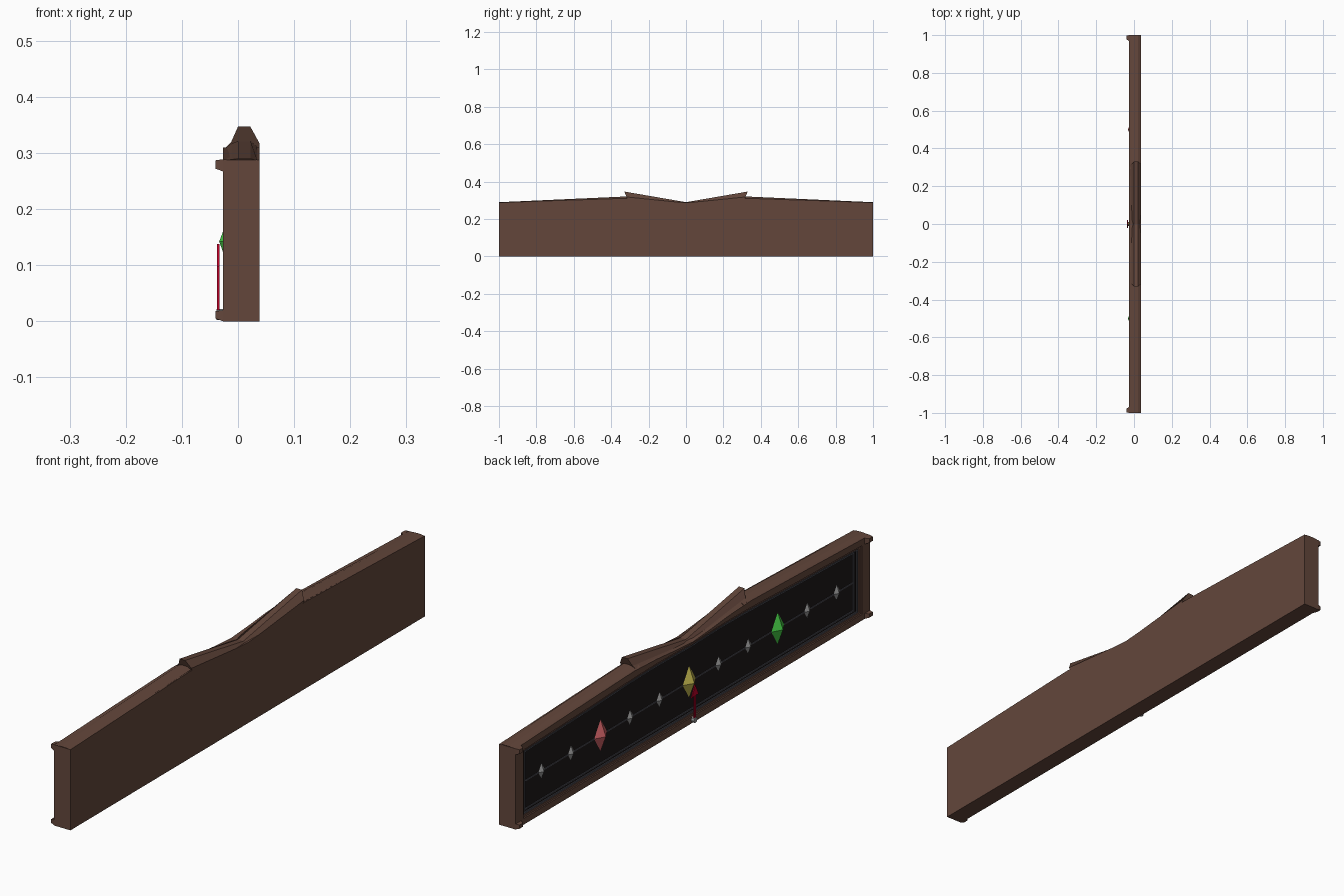
import bpy, bmesh, math
from mathutils import Vector

if "Cube" in bpy.data.objects:
    bpy.data.objects.remove(bpy.data.objects["Cube"])


def material(name, rgb):
    m = bpy.data.materials.new(name)
    m.diffuse_color = (*rgb, 1)
    m.use_nodes = True
    m.node_tree.nodes["Principled BSDF"].inputs["Base Color"].default_value = m.diffuse_color
    return m


WOOD = material("wood", (0.125, 0.062, 0.044))
BLACK = material("black", (0.012, 0.009, 0.009))
STEEL = material("dark_steel", (0.075, 0.075, 0.09))
GREY = material("gem_grey", (0.3, 0.3, 0.3))
RED = material("gem_red", (0.62, 0.12, 0.13))
YELLOW = material("gem_yellow", (0.55, 0.48, 0.08))
GREEN = material("gem_green", (0.06, 0.6, 0.06))
NEEDLE = material("needle_red", (0.5, 0.0, 0.02))


def loft(name, loops, mat, closed=False, mirror=False):
    """Skin matching loops of points; cap the ends, or join last to first."""
    bm = bmesh.new()
    rows = [[bm.verts.new(p) for p in loop] for loop in loops]
    n = len(rows[0])
    pairs = list(zip(rows, rows[1:]))
    if closed:
        pairs.append((rows[-1], rows[0]))
    else:
        bm.faces.new(rows[0])
        bm.faces.new(rows[-1])
    for a, b in pairs:
        for i in range(n):
            j = (i + 1) % n
            bm.faces.new((a[i], a[j], b[j], b[i]))
    bmesh.ops.recalc_face_normals(bm, faces=bm.faces)
    me = bpy.data.meshes.new(name)
    bm.to_mesh(me)
    bm.free()
    ob = bpy.data.objects.new(name, me)
    bpy.context.collection.objects.link(ob)
    me.materials.append(mat)
    if mirror:
        mod = ob.modifiers.new("mirror", "MIRROR")
        mod.use_axis = (False, True, False)
    return ob


def prism(name, yz, x0, x1, mat):
    return loft(name, [[(x, y, z) for y, z in yz] for x in (x0, x1)], mat)


def box(name, x, y, z, mat, mirror=False):
    yz = [(y[0], z[0]), (y[1], z[0]), (y[1], z[1]), (y[0], z[1])]
    ob = prism(name, yz, x[0], x[1], mat)
    if mirror:
        ob.modifiers.new("mirror", "MIRROR").use_axis = (False, True, False)
    return ob


def outline(side, bottom, top):
    """Case outline in y,z: flat base and a gently swelling top edge."""
    half = [(1.0, 0.0), (0.62, 0.013), (0.33, 0.022), (0.2, 0.016), (0.1, 0.007)]
    right = [(y * side if y == 1 else y, top + h) for y, h in half]
    left = [(-y, z) for y, z in reversed(right)]
    return [(-side, bottom), (side, bottom)] + right + [(0, top)] + left


def inner(inset, low):
    """Opening outline: a soft arch, same point count as outline()."""
    half = [(1.0, 0.0), (0.62, 0.012), (0.33, 0.024), (0.2, 0.026), (0.1, 0.024)]
    s, top = 1 - inset, 0.289 - low
    right = [(y * s, top + h * 0.8) for y, h in half]
    left = [(-y, z) for y, z in reversed(right)]
    return [(-s, low), (s, low)] + right + [(0, top + 0.017)] + left


def ring(name, outer, inn, x0, x1, mat):
    loops = [[(x, y, z) for y, z in yz]
             for yz, x in ((outer, x0), (inn, x0), (inn, x1), (outer, x1))]
    return loft(name, loops, mat, closed=True)


# Solid case and wooden face frame
case = outline(1.0, 0.0, 0.288)
prism("case", case, -0.008, 0.038, WOOD)
ring("face_frame", case, inner(0.045, 0.022), -0.027, -0.008, WOOD)

# Stepped trims around the dark panel
trims = [(0.045, 0.022, -0.022, WOOD), (0.055, 0.03, -0.019, STEEL),
         (0.063, 0.036, -0.015, BLACK), (0.068, 0.039, -0.014, STEEL)]
ends = trims[1:] + [(0.075, 0.044, 0, None)]
for i, (t, e) in enumerate(zip(trims, ends)):
    ring(f"panel_trim_{i}", inner(t[0], t[1]), inner(e[0], e[1]), t[2], -0.008, t[3])
prism("dark_panel", inner(0.07, 0.04), -0.011, -0.007, BLACK)

# Corner blocks on the face frame
for nm, z0, z1 in (("lower", 0.003, 0.02), ("upper", 0.27, 0.289)):
    loft(f"{nm}_corner_block",
         [[(x, y0, a), (x, y1, a), (x, y1, b), (x, y0, b)]
          for x, y0, y1, a, b in ((-0.04, 0.978, 0.997, z0 + .002, z1 - .002),
                                  (-0.026, 0.968, 1.0, z0 - .003, z1))],
         WOOD, mirror=True)

# Sloping cornice from the ends up to the middle
cornice_in = [(-0.027, 0.29), (-0.025, 0.308), (-0.012, 0.317),
              (0.0, 0.322), (0.022, 0.322), (0.034, 0.312), (0.034, 0.29)]
cornice_out = [(-0.027, 0.27), (-0.025, 0.288), (-0.012, 0.289),
               (0.0, 0.29), (0.022, 0.29), (0.034, 0.288), (0.034, 0.27)]
loft("side_cornice", [[(x, 0.29, z) for x, z in cornice_in],
                      [(x, 1.0 if z > 0.28 else 0.99, z) for x, z in cornice_out]],
     WOOD, mirror=True)

# Broken-pediment wings, rising outwards to an undercut tip
tip = [(-0.022, 0.3), (-0.022, 0.31), (-0.012, 0.32), (0.0, 0.347),
       (0.022, 0.347), (0.038, 0.318), (0.038, 0.3)]
root = [(-0.022, 0.275), (-0.022, 0.281), (-0.012, 0.285), (0.0, 0.29),
        (0.022, 0.29), (0.038, 0.286), (0.038, 0.275)]
loft("pediment_wing", [[(x, 0.0, z) for x, z in root],
                       [(x, 0.31 + 0.02 * (z - 0.3) / 0.047, z) for x, z in tip]],
     WOOD, mirror=True)

# Thin rail behind the row of gems
box("gem_rail", (-0.0135, -0.01), (-0.925, 0.925), (0.14, 0.144), STEEL)


def gem(name, y, w, h, d, mat):
    """Eight-sided diamond centred on the panel face."""
    bm = bmesh.new()
    ringv = [bm.verts.new(p) for p in ((-d, 0, 0), (0, w, 0), (d * .3, 0, 0), (0, -w, 0))]
    for s in (h, -h):
        apex = bm.verts.new((0, 0, s))
        for i in range(4):
            bm.faces.new((ringv[i], ringv[(i + 1) % 4], apex))
    bmesh.ops.recalc_face_normals(bm, faces=bm.faces)
    me = bpy.data.meshes.new(name)
    bm.to_mesh(me)
    bm.free()
    me.materials.append(mat)
    ob = bpy.data.objects.new(name, me)
    ob.location = (-0.0125, y, 0.142)
    bpy.context.collection.objects.link(ob)


# Gems: three large coloured ones, small grey ones between
large = {-3: GREEN, 0: YELLOW, 3: RED}
for k in range(-5, 6):
    if k in large:
        gem(f"large_gem_{k + 6}", k / 6, 0.036, 0.057, 0.021, large[k])
    else:
        gem(f"small_gem_{k + 6}", k / 6, 0.018, 0.027, 0.01, GREY)

# Needle with arrow head, on a small pivot
needle = [(-0.004, 0.012), (0.004, 0.012), (0.004, 0.1), (0.02, 0.097),
          (0.0, 0.138), (-0.02, 0.097), (-0.004, 0.1)]
prism("needle", needle, -0.037, -0.033, NEEDLE)
hexagon = [(0.01 * math.cos(a), 0.012 + 0.01 * math.sin(a))
           for a in (math.tau * i / 8 for i in range(8))]
prism("needle_pivot", hexagon, -0.038, -0.026, GREY)
